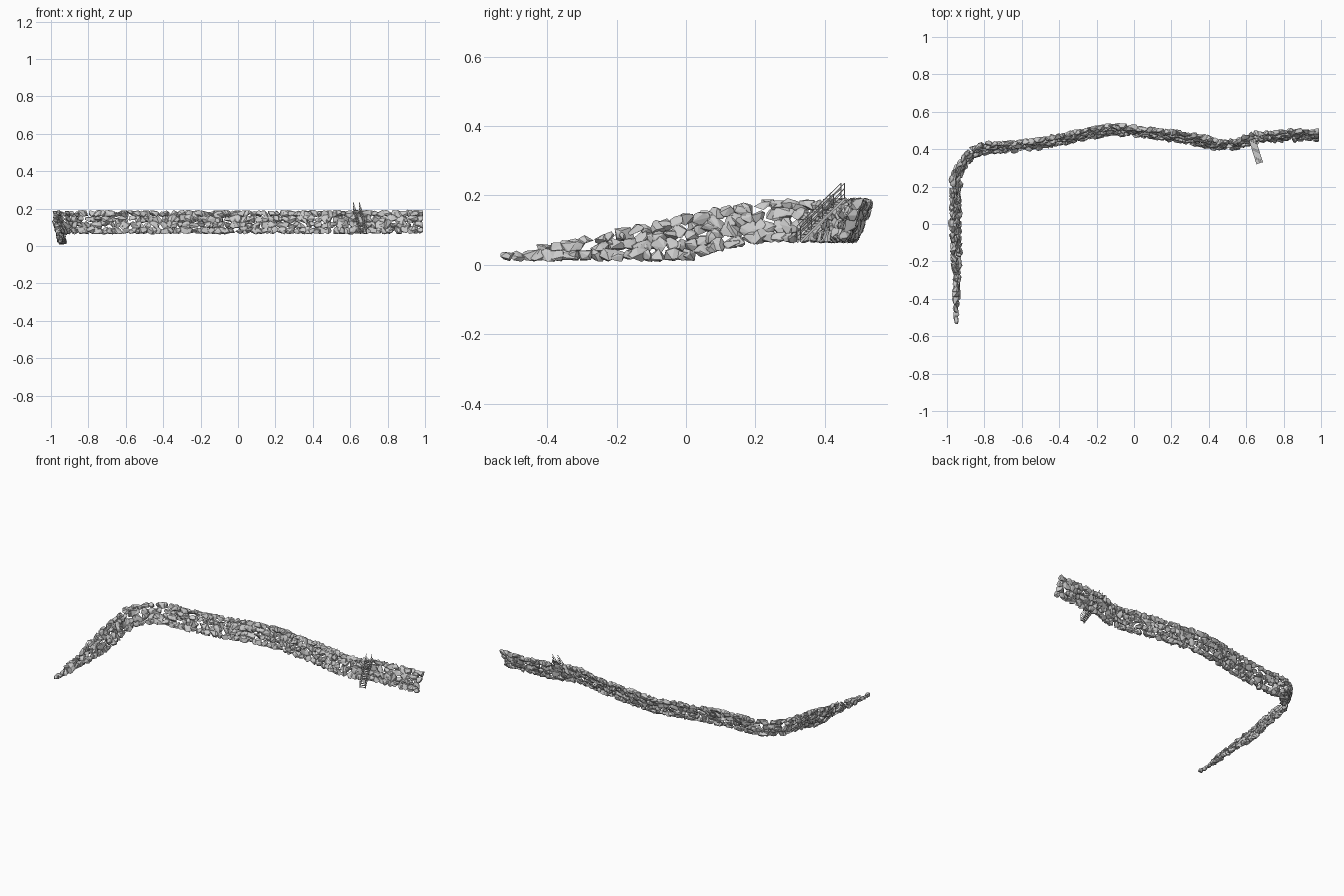
import bpy, bmesh, math, random
from mathutils import Vector, Matrix

if "Cube" in bpy.data.objects:
    bpy.data.objects.remove(bpy.data.objects["Cube"])

random.seed(7)

# centre line of the cliff seen from above, and its height limits
PATH = [(.985, .477), (.8, .473), (.65, .46), (.5, .42), (.3, .455), (0, .497),
        (-.15, .50), (-.4, .45), (-.6, .417), (-.8, .405), (-.9, .34),
        (-.95, .24), (-.955, 0), (-.95, -.3), (-.95, -.535)]
TOP = [(-.535, .035), (-.4, .055), (-.2, .10), (0, .145), (.1, .165), (.25, .19)]
BOTTOM = [(-.535, .012), (0, .012), (.1, .042), (.2, .062), (.25, .065)]


def lerp_table(table, t):
    if t <= table[0][0]:
        return table[0][1]
    for (a, va), (b, vb) in zip(table, table[1:]):
        if t <= b:
            return va + (vb - va) * (t - a) / (b - a)
    return table[-1][1]


def smooth_path(points, n=12):
    p = [Vector(q) for q in points]
    p = [2 * p[0] - p[1]] + p + [2 * p[-1] - p[-2]]
    out = []
    for a, b, c, d in zip(p, p[1:], p[2:], p[3:]):
        for i in range(n):
            t = i / n
            out.append(.5 * (2 * b + (c - a) * t + (2 * a - 5 * b + 4 * c - d) * t * t
                             + (3 * b - a - 3 * c + d) * t ** 3))
    return out + [p[-2]]


def finish(bm, name):
    mesh = bpy.data.meshes.new(name)
    bm.to_mesh(mesh)
    bm.free()
    ob = bpy.data.objects.new(name, mesh)
    bpy.context.collection.objects.link(ob)
    return ob


# cliff: overlapping angular boulders on a slope leaning outwards
line = smooth_path(PATH)
dist = [0]
for a, b in zip(line, line[1:]):
    dist.append(dist[-1] + (b - a).length)


def on_line(s):
    i = 0
    while i < len(dist) - 2 and dist[i + 1] < s:
        i += 1
    d = line[i + 1] - line[i]
    return line[i] + d * (s - dist[i]) / d.length, d.normalized()


def add_rock(bm, centre, tangent, lean, normal, size, zb, zt):
    pts = []
    for _ in range(14):
        v = Vector([random.gauss(0, 1) for _ in range(3)]).normalized()
        m = max(abs(c) for c in v)
        v *= random.uniform(.9, 1.05) * (1 + .45 * (1 / m - 1)) 
        p = centre + tangent * v.x * size[0] + lean * v.y * size[1] + normal * v.z * size[2]
        p.z = min(max(p.z, zb + random.uniform(-.004, .004)), zt + random.uniform(-.005, .004))
        if p.y < -.535:
            p.y = -.535
        p.x = min(p.x, .99)
        pts.append(bm.verts.new(p))
    res = bmesh.ops.convex_hull(bm, input=pts)
    junk = {g for g in res["geom_interior"] + res["geom_unused"]
            if isinstance(g, bmesh.types.BMVert)}
    bmesh.ops.delete(bm, geom=list(junk), context='VERTS')


rocks = bmesh.new()
s = .012
while s < dist[-1] - .008:
    p, d = on_line(s)
    zb, zt = lerp_table(BOTTOM, p.y), lerp_table(TOP, p.y)
    h = zt - zb
    rows = max(1, round(h / .029))
    out2 = Vector((d.y, -d.x, 0))
    width = .047 * min(1, h / .12)
    for r in range(rows):
        f = (r + .5) / rows
        q, e = on_line(min(max(s + random.uniform(-.012, .012), .012), dist[-1] - .01))
        out = Vector((e.y, -e.x, 0))
        lean = Vector((out.x * width, out.y * width, h)).normalized()
        tangent = Vector((e.x, e.y, 0))
        normal = tangent.cross(lean)
        c = Vector((q.x, q.y, zb + h * f)) + out * (width * (f - .5))
        c += normal * random.uniform(-.004, .004)
        spin = Matrix.Rotation(random.uniform(-.8, .8), 3, normal)
        k = random.uniform(.8, 1.2)
        add_rock(rocks, c, spin @ tangent, spin @ lean, normal,
                 (.027 * k, min(.021, h * .6) * k, random.uniform(.014, .019)), zb, zt)
    s += .029
finish(rocks, "rock_cliff")

# staircase: local x across, y up the flight
FOOT, HEAD = Vector((.672, .325, .066)), Vector((.632, .452, .19))
run = Vector((HEAD.x - FOOT.x, HEAD.y - FOOT.y, 0))
length, rise = run.length, HEAD.z - FOOT.z
place = Matrix.Translation(FOOT) @ Matrix.Rotation(math.atan2(-run.x, run.y), 4, 'Z')
pitch = math.atan2(rise, length)
HALF, RAIL = .017, .045


def add_box(bm, centre, size, tilt=0):
    m = (place @ Matrix.Translation(centre) @ Matrix.Rotation(tilt, 4, 'X')
         @ Matrix.Diagonal((*size, 1)))
    bmesh.ops.create_cube(bm, size=1, matrix=m)


treads, stringers, rails = bmesh.new(), bmesh.new(), bmesh.new()
STEPS = 16
for i in range(STEPS):
    f = (i + .5) / STEPS
    add_box(treads, (0, length * f, rise * f + .002), (2 * HALF, .008, .002))
slope = math.hypot(length, rise)
for side in (-HALF, HALF):
    add_box(stringers, (side, length / 2, rise / 2), (.002, slope, .007), pitch)
    for lift in (RAIL / 3, RAIL * 2 / 3, RAIL):
        add_box(rails, (side, length / 2, rise / 2 + lift), (.002, slope, .002), pitch)
    for i in range(5):
        f = i / 4
        add_box(rails, (side, length * f, rise * f + RAIL / 2), (.002, .002, RAIL))
finish(treads, "stair_treads")
finish(stringers, "stair_stringers")
finish(rails, "stair_handrails")
